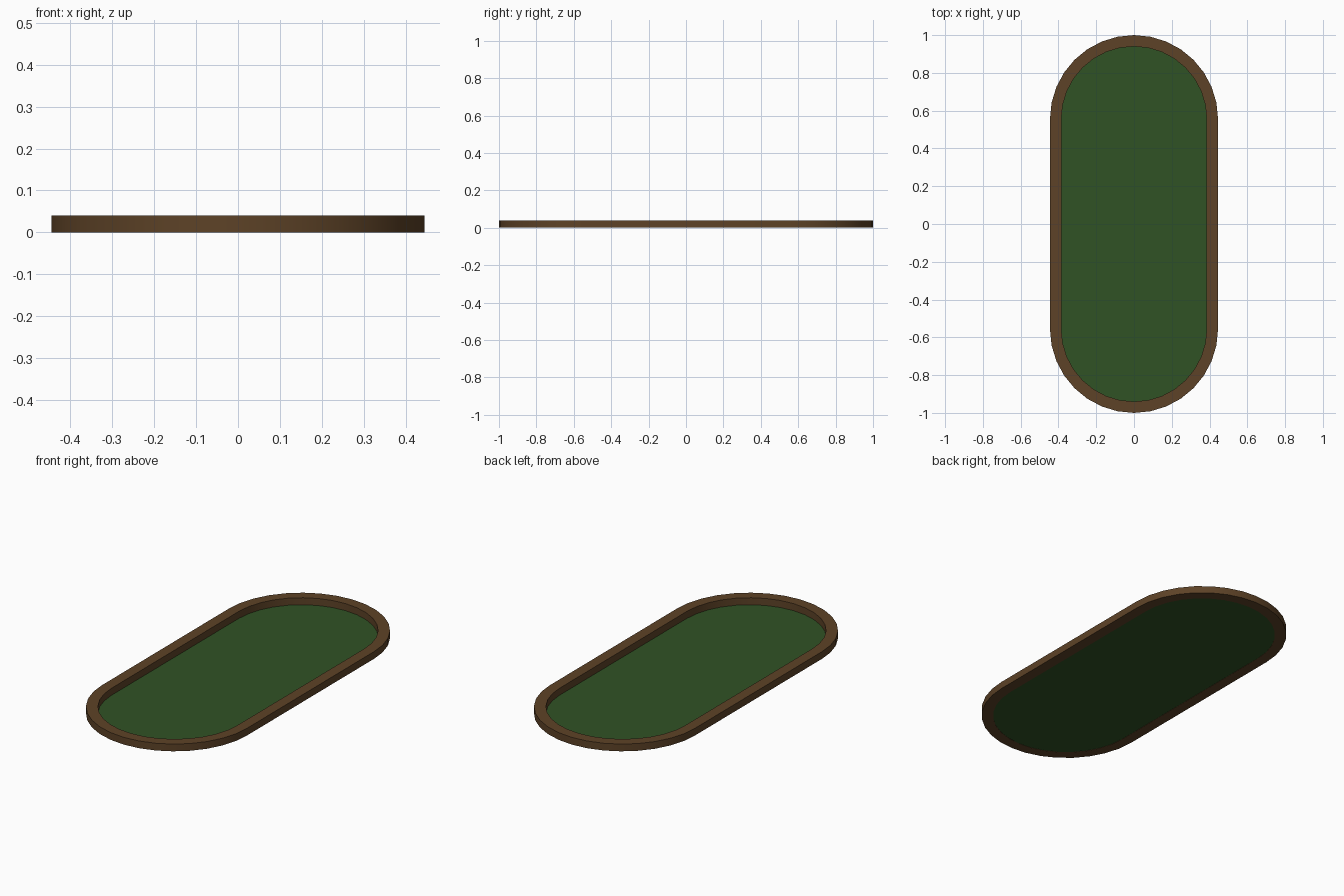
import bpy, bmesh, math

if "Cube" in bpy.data.objects:
    bpy.data.objects.remove(bpy.data.objects["Cube"])

STRAIGHT = 0.555   # centre of each rounded end
OUTER, INNER, HEIGHT = 0.445, 0.385, 0.04
SEGS = 16          # sides per rounded end


def stadium(radius, z):
    pts = []
    for end in (0, 1):
        for i in range(SEGS + 1):
            a = math.pi * (end + i / SEGS)
            cy = STRAIGHT if end == 0 else -STRAIGHT
            pts.append((radius * math.cos(a), cy + radius * math.sin(a), z))
    return pts


def finish(name, bm, color):
    bmesh.ops.recalc_face_normals(bm, faces=bm.faces)
    mesh = bpy.data.meshes.new(name)
    bm.to_mesh(mesh)
    bm.free()
    obj = bpy.data.objects.new(name, mesh)
    bpy.context.collection.objects.link(obj)
    mat = bpy.data.materials.new(name + "_color")
    mat.diffuse_color = color
    mat.use_nodes = True
    mat.node_tree.nodes["Principled BSDF"].inputs["Base Color"].default_value = mat.diffuse_color
    mesh.materials.append(mat)
    bpy.ops.object.select_all(action='DESELECT')
    obj.select_set(True)
    bpy.context.view_layer.objects.active = obj
    bpy.ops.object.shade_smooth_by_angle(angle=math.radians(30))
    return obj


# Raised wooden rim: rectangular section swept round the stadium outline
bm = bmesh.new()
section = [(OUTER, 0), (OUTER, HEIGHT), (INNER, HEIGHT), (INNER, 0)]
loops = [[bm.verts.new(p) for p in stadium(r, z)] for r, z in section]
n = len(loops[0])
for k in range(4):
    a, b = loops[k], loops[(k + 1) % 4]
    for i in range(n):
        j = (i + 1) % n
        bm.faces.new((a[i], a[j], b[j], b[i]))
finish("rim", bm, (0.11, 0.055, 0.02, 1))

# Flat green floor inside the rim
bm = bmesh.new()
floor = bm.faces.new([bm.verts.new(p) for p in stadium(INNER, 0.001)])
finish("green_floor", bm, (0.03, 0.085, 0.018, 1))
